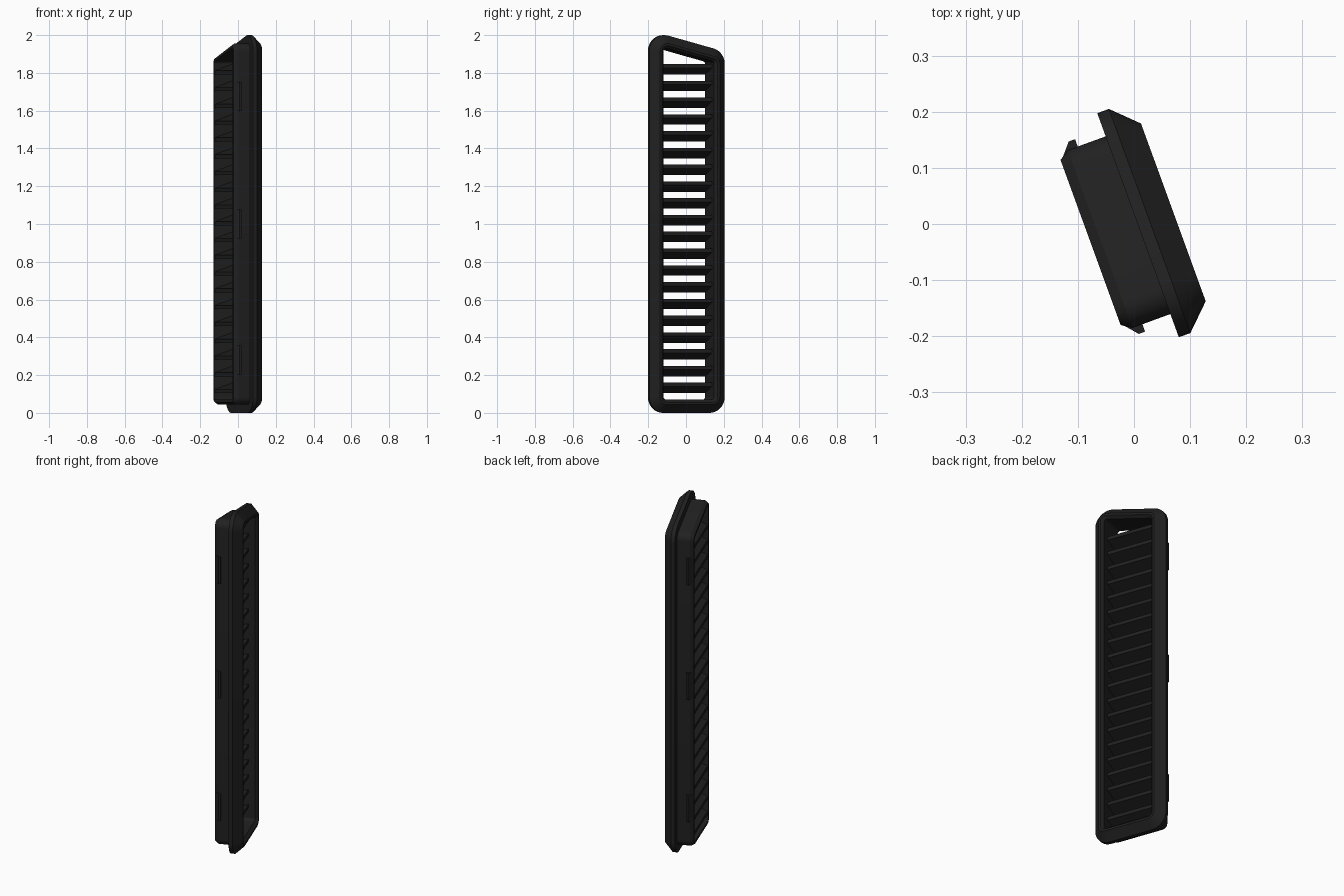
import bpy, bmesh, math

if "Cube" in bpy.data.objects:
    bpy.data.objects.remove(bpy.data.objects["Cube"])

# Local frame: x = outward through the vent, y = across, z = up; whole vent is turned 20 degrees
TURN = math.radians(20)
Y0, Y1, TOP, SLOPE, R = -0.217, 0.208, 2.0256, 0.266, 0.085

black = bpy.data.materials.new("black_plastic")
black.diffuse_color = (0.015, 0.015, 0.015, 1)
black.use_nodes = True
black.node_tree.nodes["Principled BSDF"].inputs["Base Color"].default_value = black.diffuse_color


def make_object(name, bm, smooth=False):
    bmesh.ops.recalc_face_normals(bm, faces=bm.faces[:])
    me = bpy.data.meshes.new(name)
    bm.to_mesh(me)
    bm.free()
    me.materials.append(black)
    ob = bpy.data.objects.new(name, me)
    bpy.context.collection.objects.link(ob)
    ob.rotation_euler.z = TURN
    if smooth:
        bpy.context.view_layer.objects.active = ob
        ob.select_set(True)
        bpy.ops.object.shade_smooth_by_angle(angle=math.radians(30))
        ob.select_set(False)
    return ob


def outline(inset, steps=8):
    """Rounded outline with a sloping top, offset inwards."""
    r = R - inset
    top = lambda y: TOP - SLOPE * (y - Y0) - R * math.hypot(1, SLOPE)
    lo, hi = Y0 + R, Y1 - R
    tilt = 90 - math.degrees(math.atan(SLOPE))
    corners = [(hi, top(hi), 0, tilt), (lo, top(lo), tilt, 180),
               (lo, R, 180, 270), (hi, R, 270, 360)]
    pts = []
    for cy, cz, a0, a1 in corners:
        for i in range(steps + 1):
            t = math.radians(a0 + (a1 - a0) * i / steps)
            pts.append((cy + r * math.cos(t), cz + r * math.sin(t)))
    return pts


def prism(bm, pts_a, pts_b):
    a = [bm.verts.new(p) for p in pts_a]
    b = [bm.verts.new(p) for p in pts_b]
    bm.faces.new(a)
    bm.faces.new(b)
    for i in range(len(a)):
        j = (i + 1) % len(a)
        bm.faces.new((a[i], a[j], b[j], b[i]))


# Frame: sleeve, chamfered flange and opening as one closed loft of (inset, depth) rings
section = [(0.056, -0.084), (0.044, -0.066), (0.044, 0.006), (0.0, 0.006),
           (0.0, 0.028), (0.044, 0.073), (0.056, 0.073), (0.07, 0.057), (0.07, -0.084)]
bm = bmesh.new()
rings = [[bm.verts.new((x, y, z)) for y, z in outline(inset)] for inset, x in section]
for k, ring in enumerate(rings):
    nxt = rings[(k + 1) % len(rings)]
    for i in range(len(ring)):
        j = (i + 1) % len(ring)
        bm.faces.new((ring[i], ring[j], nxt[j], nxt[i]))
make_object("vent_frame", bm, smooth=True)

# Slats: tilted blades, outer edge higher
bm = bmesh.new()
for k in range(20):
    z = 1.847 - 0.0888 * k
    prof = [(0.02, z), (0.02, z - 0.02), (-0.08, z - 0.055), (-0.08, z - 0.035)]
    prism(bm, [(x, -0.155, h) for x, h in prof], [(x, 0.146, h) for x, h in prof])
make_object("slats", bm)

# Snap clips: three wedges on each side of the sleeve
bm = bmesh.new()
wedge = [(-0.083, -0.014), (-0.059, 0.014), (-0.047, 0.014), (-0.047, -0.01)]
for side, wall in ((1, Y1 - 0.044), (-1, Y1 - 0.044 - (Y1 + Y0))):
    base = wall if side > 0 else Y0 + 0.044
    for zc in (0.28, 1.0, 1.675):
        prism(bm, *[[(x, base + side * d, zc + s * 0.078) for x, d in wedge] for s in (-1, 1)])
make_object("snap_clips", bm)
